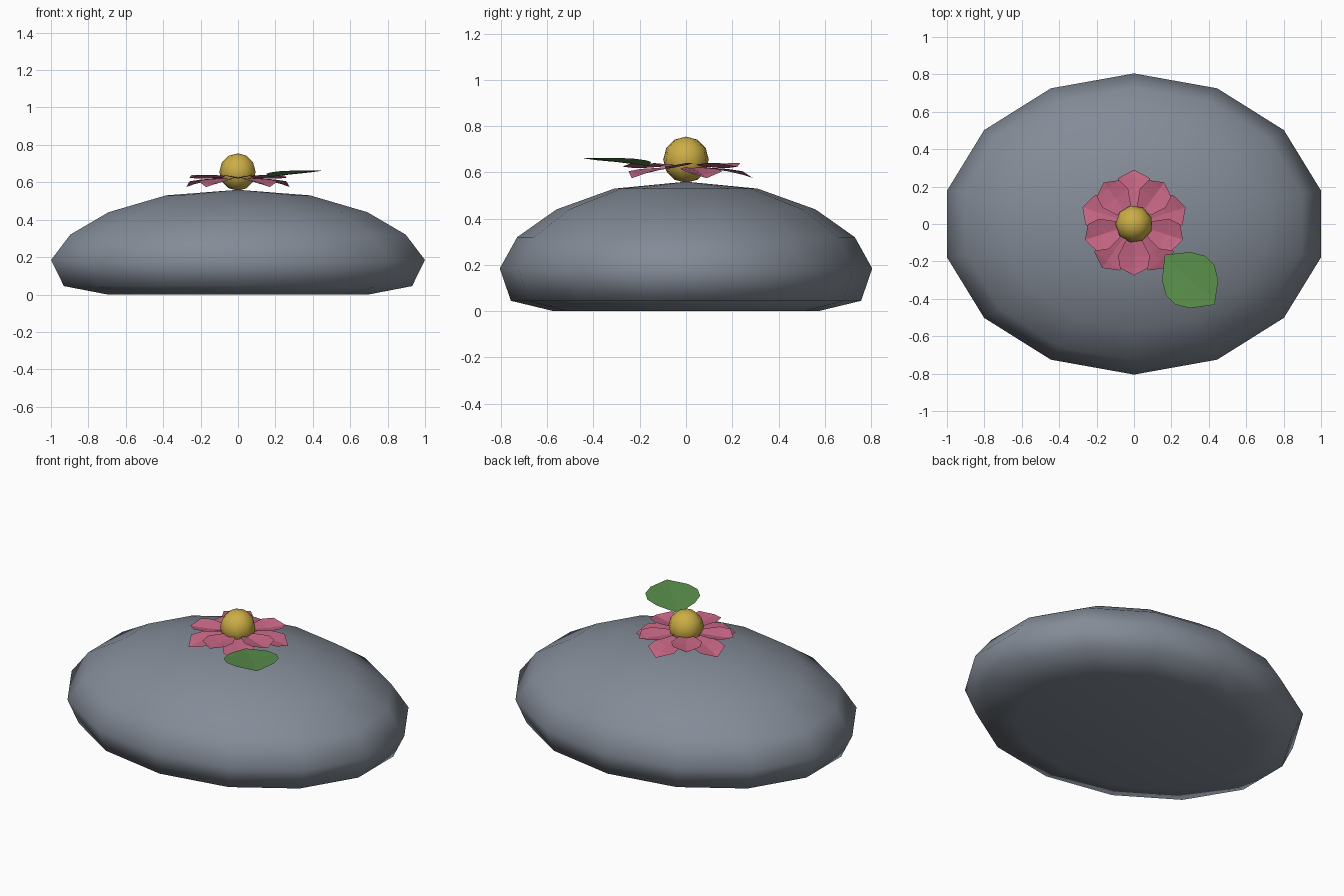
import bpy, bmesh, math
from mathutils import Matrix

if "Cube" in bpy.data.objects:
    bpy.data.objects.remove(bpy.data.objects["Cube"])


def mat(name, rgb):
    m = bpy.data.materials.new(name)
    m.diffuse_color = (*rgb, 1)
    m.use_nodes = True
    m.node_tree.nodes["Principled BSDF"].inputs["Base Color"].default_value = m.diffuse_color
    return m


STONE = mat("stone grey", (0.23, 0.26, 0.31))
PINK = mat("petal pink", (0.56, 0.13, 0.23))
GOLD = mat("centre gold", (0.60, 0.42, 0.06))
GREEN = mat("leaf green", (0.10, 0.27, 0.07))


def finish(bm, name, material, smooth=None):
    bmesh.ops.recalc_face_normals(bm, faces=bm.faces)
    me = bpy.data.meshes.new(name)
    bm.to_mesh(me)
    bm.free()
    ob = bpy.data.objects.new(name, me)
    bpy.context.collection.objects.link(ob)
    me.materials.append(material)
    if smooth:
        bpy.context.view_layer.objects.active = ob
        ob.select_set(True)
        bpy.ops.object.shade_smooth_by_angle(angle=math.radians(smooth))
        ob.select_set(False)
    return ob


# Stone: 14-sided rings (x radius, y radius, z), flat underside, domed top
bm = bmesh.new()
N = 14
profile = [(0.715, 0.57, 0), (0.955, 0.757, 0.045), (1.025, 0.805, 0.185),
           (0.92, 0.73, 0.32), (0.71, 0.56, 0.44), (0.395, 0.31, 0.53)]
rings = []
for rx, ry, z in profile:
    rings.append([bm.verts.new((rx * math.sin(2 * math.pi * i / N),
                                ry * math.cos(2 * math.pi * i / N), z)) for i in range(N)])
for a, b in zip(rings, rings[1:]):
    for i in range(N):
        j = (i + 1) % N
        bm.faces.new((a[i], a[j], b[j], b[i]))
apex = bm.verts.new((0, 0, 0.56))
for i in range(N):
    bm.faces.new((rings[-1][i], rings[-1][(i + 1) % N], apex))
bm.faces.new(rings[0])
finish(bm, "stone", STONE, 60)


# Petals and leaf: thin sheets along a radius, creased on the midrib
def blade(bm, angle, rows):
    """rows: (radius, half width, midrib z, edge z)"""
    rot = Matrix.Rotation(math.radians(angle), 4, 'Z')
    old = None
    for r, w, zm, ze in rows:
        pts = [(r, -w, ze), (r, 0, zm), (r, w, ze)] if w else [(r, 0, zm)] * 3
        row = [bm.verts.new(p) for p in pts]
        if old:
            for k in (0, 1):
                bm.faces.new((old[k], row[k], row[k + 1], old[k + 1]))
        old = row
    for v in bm.verts:
        if not v.tag:
            v.co = rot @ v.co
            v.tag = True


def blades(name, angles, rows, material):
    bm = bmesh.new()
    for a in angles:
        blade(bm, a, rows)
    bmesh.ops.remove_doubles(bm, verts=bm.verts, dist=0.0005)
    bmesh.ops.dissolve_degenerate(bm, edges=bm.edges, dist=0.0001)
    finish(bm, name, material)


blades("lower_petals", [90 + 72 * k for k in range(5)],
       [(0.03, 0, 0.625, 0.625), (0.11, 0.05, 0.615, 0.62), (0.18, 0.085, 0.605, 0.615),
        (0.245, 0.085, 0.59, 0.605), (0.29, 0, 0.575, 0.575)], PINK)
blades("upper_petals", [54 + 72 * k for k in range(5)],
       [(0.03, 0, 0.63, 0.63), (0.10, 0.05, 0.625, 0.635), (0.17, 0.085, 0.62, 0.64),
        (0.235, 0.075, 0.62, 0.64), (0.275, 0, 0.625, 0.625)], PINK)
blades("leaf", [-45],
       [(0.233, 0, 0.628, 0.628), (0.318, 0.106, 0.636, 0.645), (0.389, 0.148, 0.643, 0.652),
        (0.46, 0.148, 0.65, 0.659), (0.53, 0.106, 0.656, 0.663), (0.61, 0, 0.662, 0.662)], GREEN)

# Round flower centre
bm = bmesh.new()
bmesh.ops.create_uvsphere(bm, u_segments=9, v_segments=6, radius=0.1,
                          matrix=Matrix.Translation((0, 0, 0.655)) @ Matrix.Rotation(math.pi / 2, 4, 'Z'))
finish(bm, "flower_centre", GOLD, 60)
